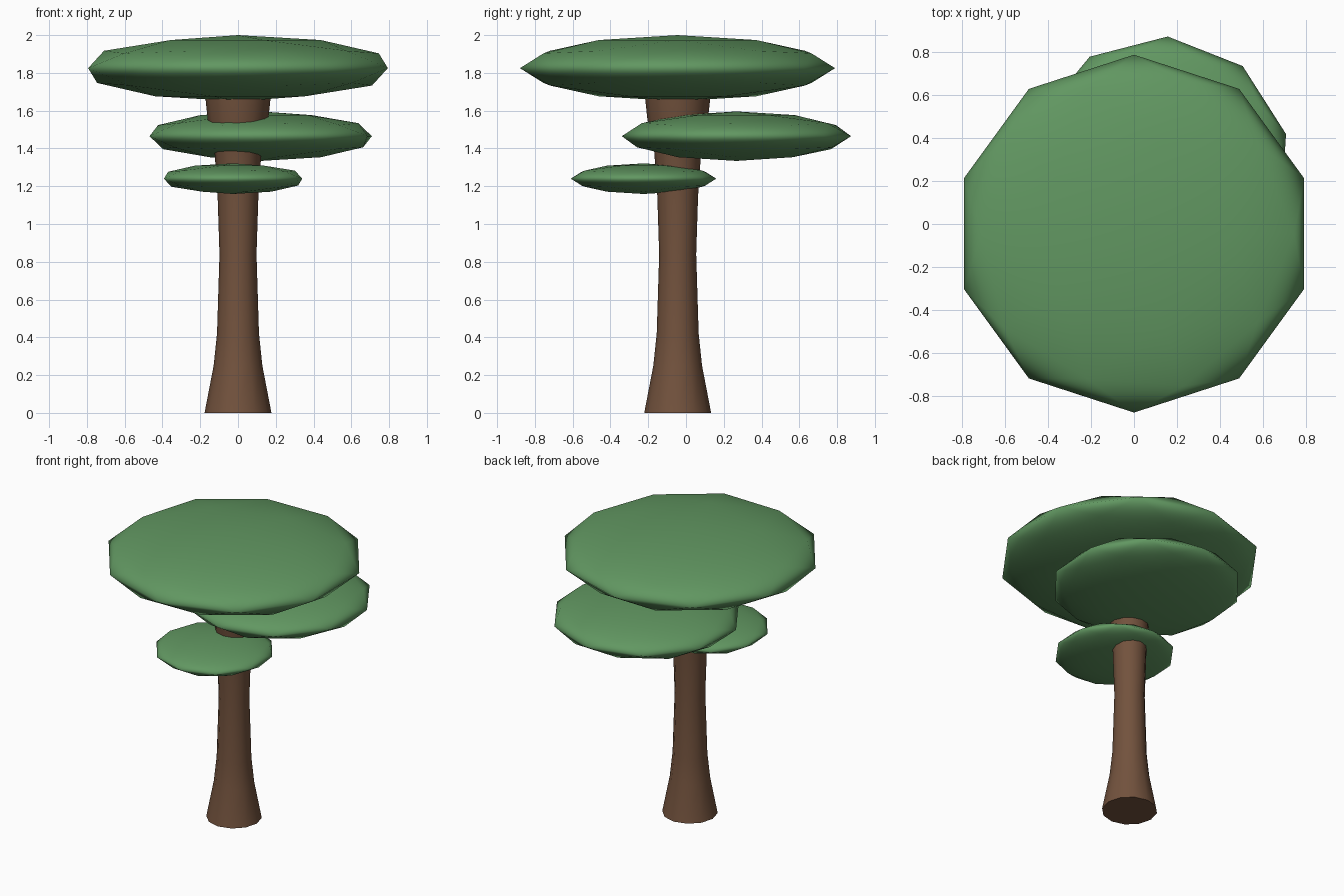
import bpy, bmesh
from math import cos, sin, radians, tau

if "Cube" in bpy.data.objects:
    bpy.data.objects.remove(bpy.data.objects["Cube"])


def material(name, rgb):
    m = bpy.data.materials.new(name)
    m.diffuse_color = (*rgb, 1)
    m.use_nodes = True
    m.node_tree.nodes["Principled BSDF"].inputs["Base Color"].default_value = m.diffuse_color
    return m


leaf = material("leaf", (0.12, 0.31, 0.12))
bark = material("bark", (0.17, 0.085, 0.047))


def canopy(name, loc, radius, height, turn):
    """Flattened low-poly foliage pad."""
    bpy.ops.mesh.primitive_ico_sphere_add(
        subdivisions=2, radius=1, location=loc, rotation=(0, 0, radians(turn)))
    ob = bpy.context.object
    ob.name = name
    ob.scale = (radius, radius, height)
    ob.data.materials.append(leaf)
    bpy.ops.object.shade_smooth()


# Foliage pads
canopy("top_canopy", (0, -0.045, 1.825), 0.834, 0.175, 0)
canopy("middle_canopy", (0.12, 0.267, 1.465), 0.608, 0.131, 32.5)
canopy("lower_canopy", (-0.026, -0.225, 1.24), 0.385, 0.081, 36)

# Trunk: flared profile swept around a 12-sided ring
profile = [(0.177, 0), (0.129, 0.25), (0.111, 0.42), (0.098, 0.84),
           (0.108, 1.15), (0.124, 1.38), (0.160, 1.55), (0.176, 1.70)]
SIDES = 12
bm = bmesh.new()
rings = [[bm.verts.new((r * cos(tau * i / SIDES), r * sin(tau * i / SIDES), z))
          for i in range(SIDES)] for r, z in profile]
for a, b in zip(rings, rings[1:]):
    for i in range(SIDES):
        j = (i + 1) % SIDES
        bm.faces.new((a[i], a[j], b[j], b[i]))
bm.faces.new(rings[0][::-1])
bm.faces.new(rings[-1])
mesh = bpy.data.meshes.new("trunk")
bm.to_mesh(mesh)
bm.free()
mesh.materials.append(bark)
trunk = bpy.data.objects.new("trunk", mesh)
trunk.location = (0, -0.044, 0)
bpy.context.collection.objects.link(trunk)
bpy.ops.object.select_all(action='DESELECT')
trunk.select_set(True)
bpy.context.view_layer.objects.active = trunk
bpy.ops.object.shade_smooth_by_angle(angle=radians(40))
